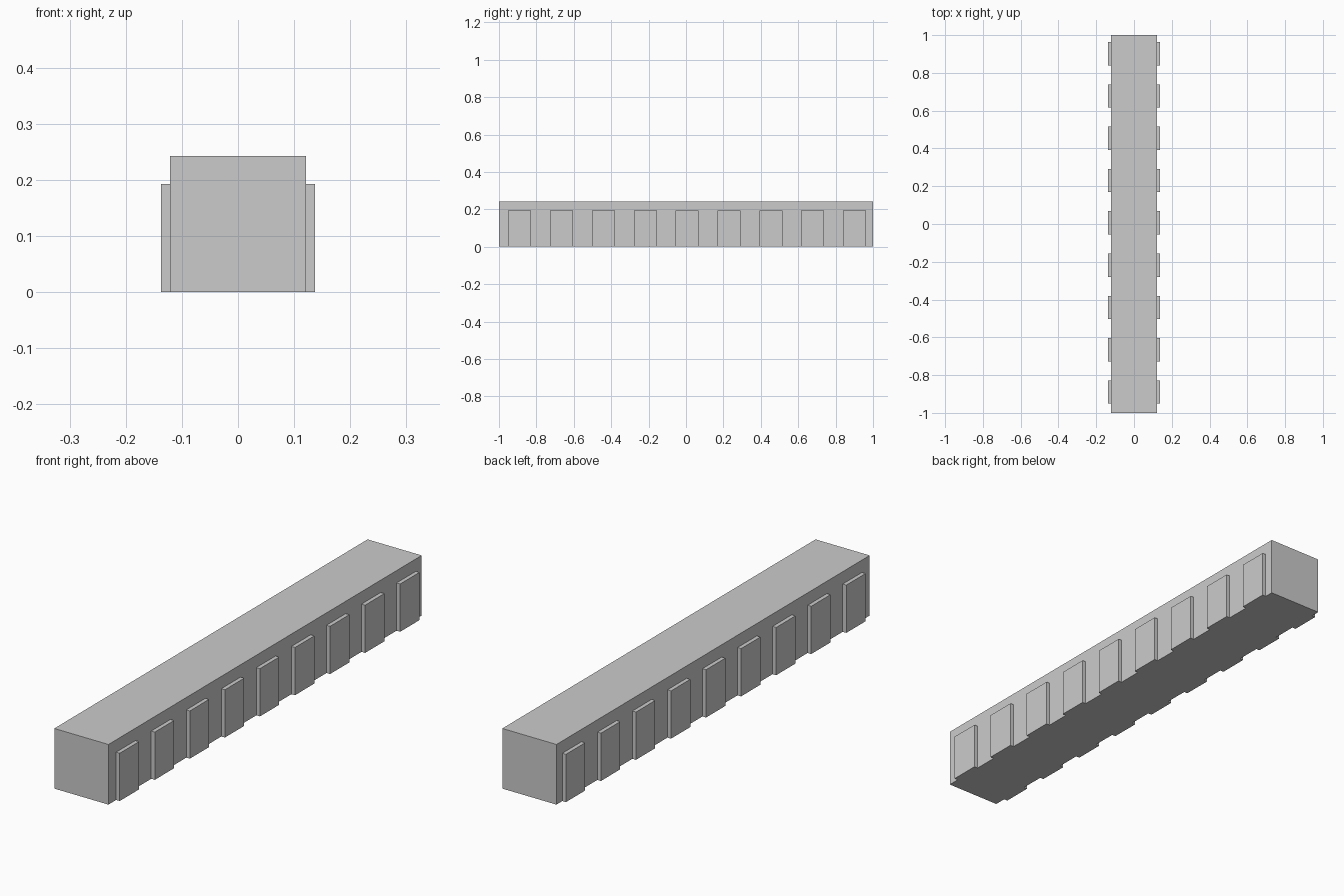
import bpy

if "Cube" in bpy.data.objects:
    bpy.data.objects.remove(bpy.data.objects["Cube"])

HALF_W, HEIGHT = 0.121, 0.243
PANEL_OUT, PANEL_H, PANEL_LEN = 0.137, 0.193, 0.123
COUNT, PITCH, SHIFT = 9, 0.2238, 0.006


def box(name, lo, hi):
    """Axis-aligned box between two corners."""
    bpy.ops.mesh.primitive_cube_add(size=1, location=[(a + b) / 2 for a, b in zip(lo, hi)])
    obj = bpy.context.object
    obj.name = name
    obj.scale = [b - a for a, b in zip(lo, hi)]
    bpy.ops.object.transform_apply(location=True, rotation=False, scale=True)
    return obj


# Long main block
body = box("main_block", (-HALF_W, -1, 0), (HALF_W, 1, HEIGHT))

# Raised side panels, evenly spaced and mirrored to the other side
for i in range(COUNT):
    y = SHIFT + (i - (COUNT - 1) / 2) * PITCH
    panel = box(f"side_panel_{i + 1}",
                (HALF_W, y - PANEL_LEN / 2, 0),
                (PANEL_OUT, y + PANEL_LEN / 2, PANEL_H))
    mirror = panel.modifiers.new("mirror", 'MIRROR')
    mirror.use_axis = (True, False, False)
    mirror.mirror_object = body
    mirror.use_mirror_merge = False
# Mirror plane is x = 0: put the body's and panels' origins at the world origin
for obj in bpy.data.objects:
    assert obj.location.length < 1e-6
